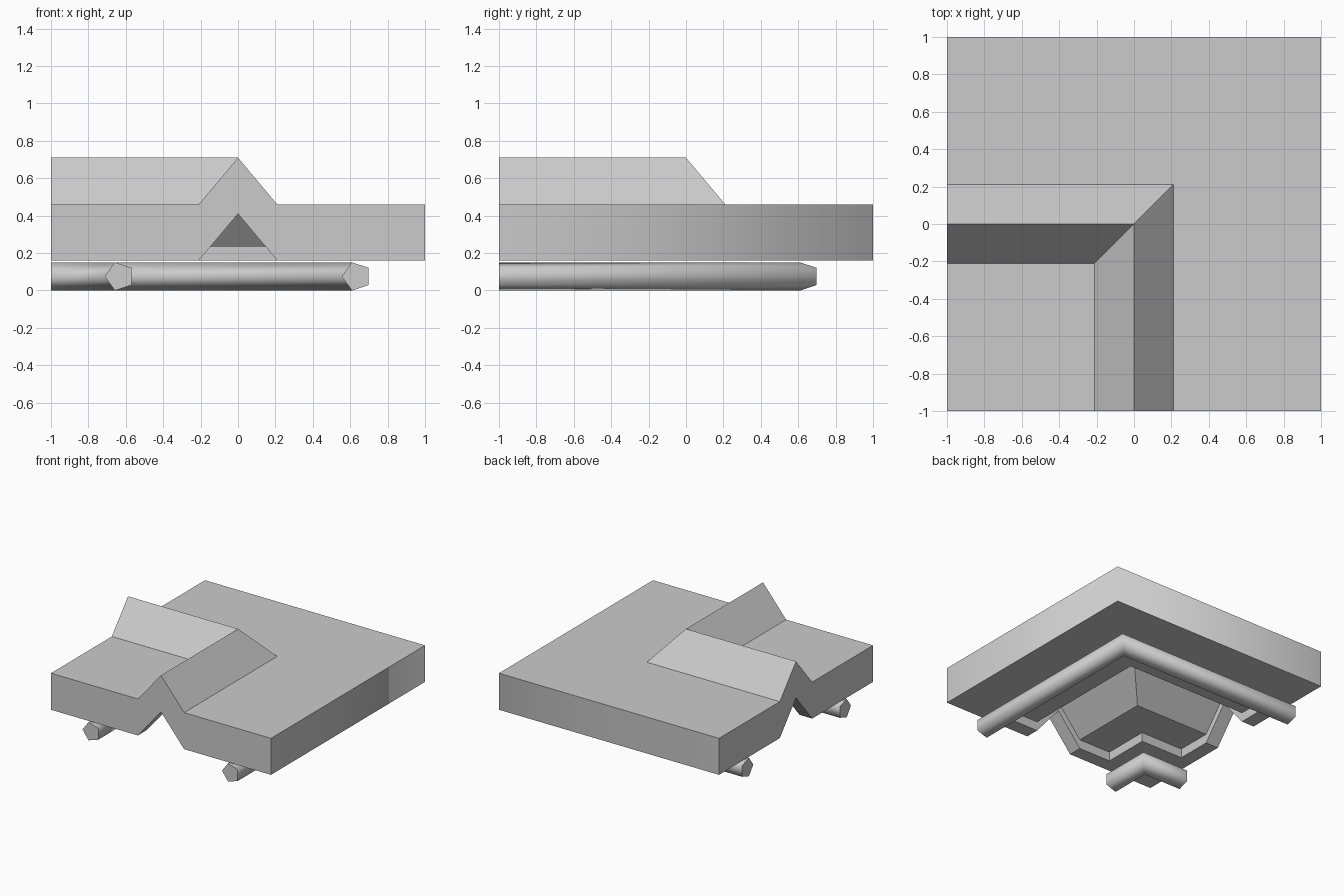
import bpy, bmesh, math

cube = bpy.data.objects.get("Cube")
if cube:
    bpy.data.objects.remove(cube, do_unlink=True)

grey = bpy.data.materials.new("plain_grey")
grey.use_nodes = True
grey.diffuse_color = (0.6, 0.6, 0.6, 1)
grey.node_tree.nodes["Principled BSDF"].inputs["Base Color"].default_value = (0.6, 0.6, 0.6, 1)


def corner_sweep(name, profile, end):
    """Sweep an (offset, height) profile round a mitred right-angle corner."""
    bm = bmesh.new()
    rings = [[bm.verts.new(p) for p in ring] for ring in (
        [(u, end, z) for u, z in profile],
        [(u, u, z) for u, z in profile],
        [(end, u, z) for u, z in profile])]
    n = len(profile)
    for a, b in zip(rings, rings[1:]):
        for i in range(n):
            j = (i + 1) % n
            bm.faces.new((a[i], a[j], b[j], b[i]))
    bm.faces.new(rings[0])
    bm.faces.new(rings[2])
    bmesh.ops.remove_doubles(bm, verts=bm.verts, dist=0.0001)
    bmesh.ops.recalc_face_normals(bm, faces=bm.faces)
    mesh = bpy.data.meshes.new(name)
    bm.to_mesh(mesh)
    bm.free()
    mesh.materials.append(grey)
    obj = bpy.data.objects.new(name, mesh)
    bpy.context.collection.objects.link(obj)
    return obj


def activate(obj):
    bpy.ops.object.select_all(action='DESELECT')
    obj.select_set(True)
    bpy.context.view_layer.objects.active = obj


# Slab with a raised ridge and a matching channel underneath
HALF, LOW, TOP, RISE = 0.21, 0.16, 0.46, 0.25
slab = corner_sweep("ridged_slab", [
    (-1, TOP), (-HALF, TOP), (0, TOP + RISE), (HALF, TOP), (1, TOP),
    (1, LOW), (HALF, LOW), (0, LOW + RISE), (-HALF, LOW), (-1, LOW)], -1)

# Recess in the underside, leaving a lip at both ends
STEP = LOW + 0.075
recess = corner_sweep("recess_cutter", [
    (-0.5, 0.1), (-0.5, STEP), (-HALF, STEP), (0, STEP + RISE),
    (HALF, STEP), (0.5, STEP), (0.5, 0.1)], -0.885)
recess.hide_render = True
cut = slab.modifiers.new("recess", 'BOOLEAN')
cut.operation = 'DIFFERENCE'
cut.solver = 'EXACT'
cut.object = recess
activate(slab)
bpy.ops.object.modifier_apply(modifier=cut.name)
bpy.data.objects.remove(recess, do_unlink=True)

# Keep every edge crisp except the outer corner
bm = bmesh.new()
bm.from_mesh(slab.data)
for f in bm.faces:
    f.smooth = True
for e in bm.edges:
    e.smooth = all(v.co.x > 0.99 and v.co.y > 0.99 for v in e.verts)
bm.to_mesh(slab.data)
bm.free()

# Five-sided bent rods below
RADIUS = 0.079
for name, centre in (("inner_rod", -0.634), ("outer_rod", 0.634)):
    angles = [math.pi + i * math.tau / 5 for i in range(5)]
    rod = corner_sweep(name, [(centre + RADIUS * math.cos(a),
                               0.075 + RADIUS * math.sin(a)) for a in angles], -1)
    activate(rod)
    bpy.ops.object.shade_smooth_by_angle(angle=math.radians(80))
